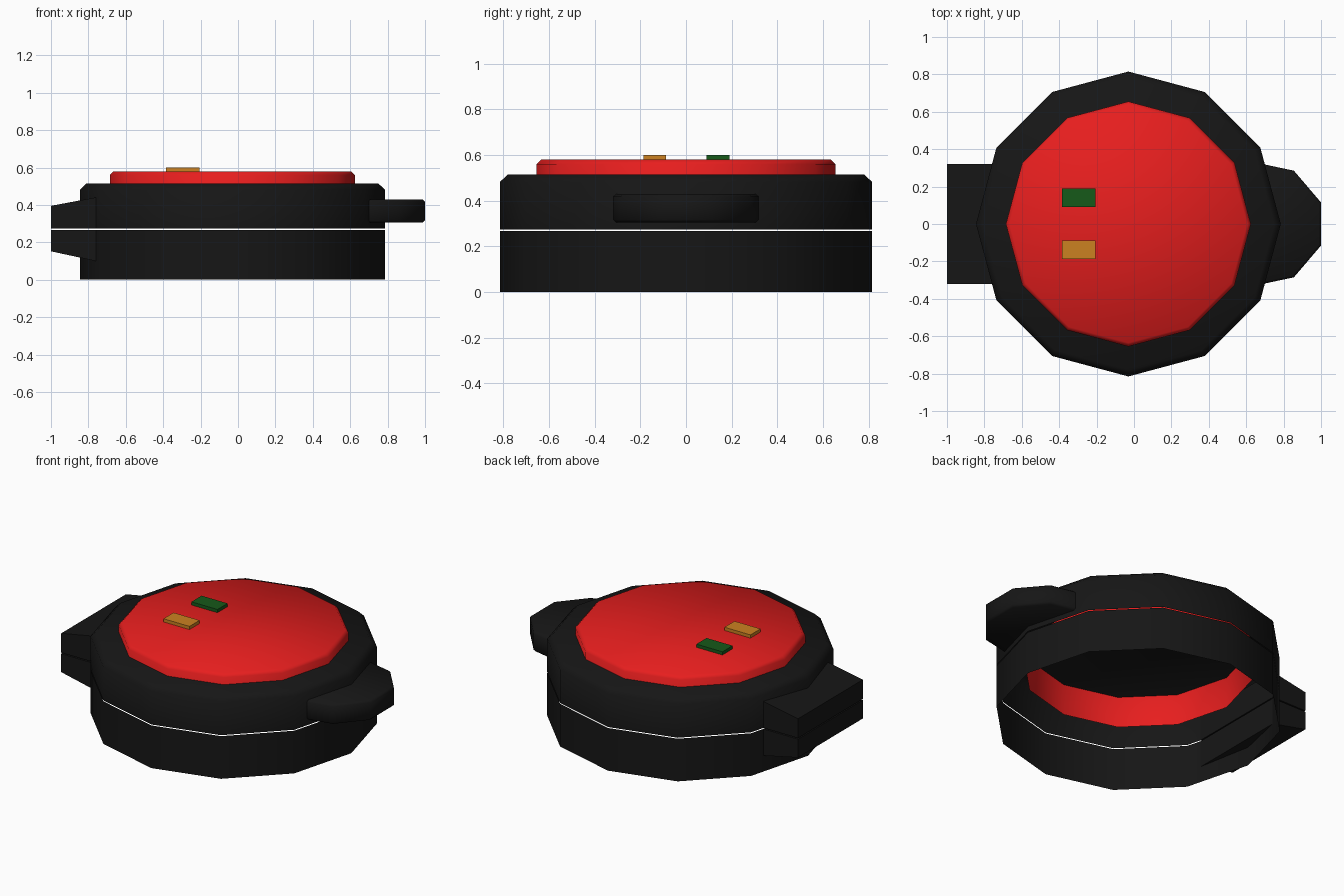
import bpy, bmesh
from math import sin, cos, pi, radians

if "Cube" in bpy.data.objects:
    bpy.data.objects.remove(bpy.data.objects["Cube"])

SIDES = 12
CX = -0.03  # axis of the round body


def material(name, rgb):
    m = bpy.data.materials.new(name)
    m.diffuse_color = (*rgb, 1)
    m.use_nodes = True
    m.node_tree.nodes["Principled BSDF"].inputs["Base Color"].default_value = m.diffuse_color
    return m


BLACK = material("black", (0.008, 0.008, 0.008))
RED = material("red", (0.8, 0.013, 0.013))
GREEN = material("green", (0.008, 0.1, 0.01))
AMBER = material("amber", (0.6, 0.22, 0.015))


def finish(name, bm, mat, smooth=False):
    mesh = bpy.data.meshes.new(name)
    bm.to_mesh(mesh)
    bm.free()
    obj = bpy.data.objects.new(name, mesh)
    bpy.context.collection.objects.link(obj)
    mesh.materials.append(mat)
    if smooth:
        bpy.ops.object.select_all(action='DESELECT')
        obj.select_set(True)
        bpy.context.view_layer.objects.active = obj
        bpy.ops.object.shade_smooth_by_angle(angle=radians(50))
    return obj


def shell(name, profile, mat, cap=False):
    """Twelve-sided shell from (radius, z) rings, bottom open, top optionally capped."""
    bm = bmesh.new()
    rings = [[bm.verts.new((CX + r * cos(2 * pi * i / SIDES), r * sin(2 * pi * i / SIDES), z))
              for i in range(SIDES)] for r, z in profile]
    for a, b in zip(rings, rings[1:]):
        for i in range(SIDES):
            j = (i + 1) % SIDES
            bm.faces.new((a[i], a[j], b[j], b[i]))
    if cap:
        bm.faces.new(rings[-1])
    return finish(name, bm, mat, True)


def prism(name, points, offset, mat, bevel=0):
    """Solid made by extruding a flat outline along an offset."""
    bm = bmesh.new()
    face = bm.faces.new([bm.verts.new(p) for p in points])
    ext = bmesh.ops.extrude_face_region(bm, geom=[face])
    top = [v for v in ext["geom"] if isinstance(v, bmesh.types.BMVert)]
    bmesh.ops.translate(bm, verts=top, vec=offset)
    bmesh.ops.recalc_face_normals(bm, faces=bm.faces)
    if bevel:
        edges = [e for e in bm.edges if abs(e.verts[0].co.z - e.verts[1].co.z) < 1e-5
                 and max(v.co.x for v in e.verts) > 0.8]
        bmesh.ops.bevel(bm, geom=edges, offset=bevel, segments=1, affect='EDGES')
    return finish(name, bm, mat, bevel > 0)


# Body halves, separated by a hairline gap
shell("lower_body", [(0.815, 0), (0.815, 0.267)], BLACK)
shell("lid", [(0.815, 0.273), (0.815, 0.482), (0.78, 0.515)], BLACK, cap=True)

# Red insert passing through the lid
shell("red_plate", [(0.655, 0.32), (0.655, 0.56), (0.635, 0.58)], RED, cap=True)

# Tapered hinge halves at the back of the lid
for name, z_in, z_mid, z_out in (("upper_hinge", 0.44, 0.274, 0.395),
                                 ("lower_hinge", 0.10, 0.267, 0.152)):
    prism(name, [(-0.76, -0.32, z_mid), (-0.76, -0.32, z_in),
                 (-1, -0.32, z_out), (-1, -0.32, z_mid)], (0, 0.64, 0), BLACK)

# Handle
half = [(0.70, 0.318), (0.855, 0.285), (1.0, 0.115)]
outline = half + [(x, -y) for x, y in reversed(half)]
prism("handle", [(x, y, 0.305) for x, y in outline], (0, 0, 0.125), BLACK, bevel=0.012)

# Indicator lights
for name, y, mat in (("green_light", 0.14, GREEN), ("amber_light", -0.137, AMBER)):
    prism(name, [(-0.385, y - 0.05, 0.57), (-0.205, y - 0.05, 0.57),
                 (-0.205, y + 0.05, 0.57), (-0.385, y + 0.05, 0.57)], (0, 0, 0.03), mat)
